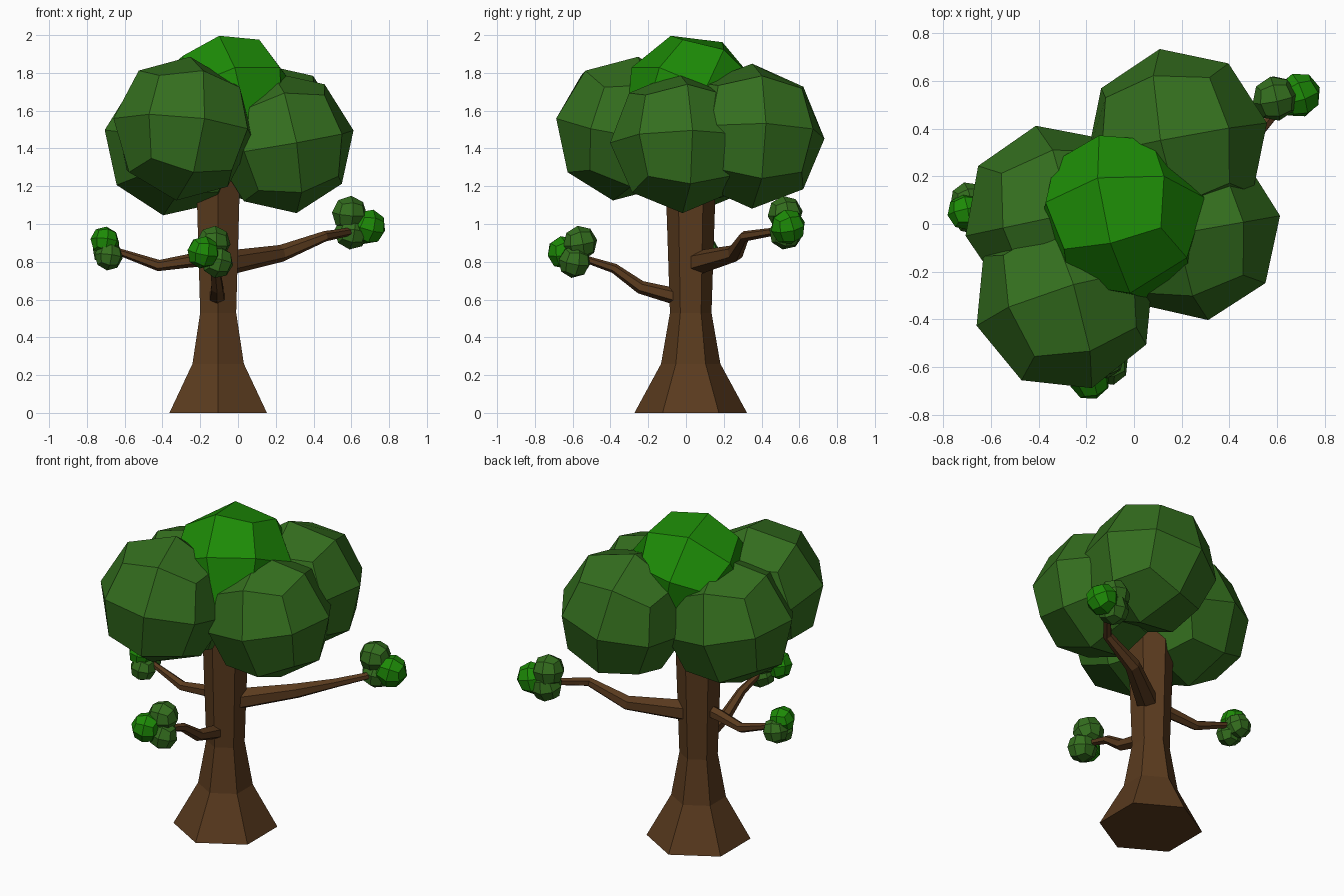
import bpy, bmesh, math
from mathutils import Vector, Euler

if "Cube" in bpy.data.objects:
    bpy.data.objects.remove(bpy.data.objects["Cube"])


def material(name, rgb):
    m = bpy.data.materials.new(name)
    m.diffuse_color = (*rgb, 1)
    m.use_nodes = True
    m.node_tree.nodes["Principled BSDF"].inputs["Base Color"].default_value = m.diffuse_color
    return m


BARK = material("brown_bark", (0.102, 0.043, 0.013))
DARK = material("dark_green_leaves", (0.034, 0.156, 0.013))
BRIGHT = material("bright_green_leaves", (0.012, 0.255, 0.002))


def finish(bm, name, mat):
    bmesh.ops.recalc_face_normals(bm, faces=bm.faces)
    me = bpy.data.meshes.new(name)
    bm.to_mesh(me)
    bm.free()
    me.materials.append(mat)
    ob = bpy.data.objects.new(name, me)
    bpy.context.collection.objects.link(ob)
    return ob


def leaf_ball(name, centre, radius, mat, tilt=(0, 0, 0)):
    """Faceted ball: a cube with each side cut in four, pushed out to a sphere."""
    bm = bmesh.new()
    bmesh.ops.create_cube(bm, size=2)
    bmesh.ops.subdivide_edges(bm, edges=bm.edges[:], cuts=1, use_grid_fill=True)
    rot = Euler([math.radians(a) for a in tilt]).to_matrix()
    for v in bm.verts:
        v.co = Vector(centre) + rot @ (v.co.normalized() * radius)
    return finish(bm, name, mat)


def tube(name, path, radii, mat, sides=6):
    """Six-sided tapering tube through the path points."""
    bm = bmesh.new()
    pts = [Vector(p) for p in path]
    rings = []
    for i, (p, r) in enumerate(zip(pts, radii)):
        d = (pts[min(i + 1, len(pts) - 1)] - pts[max(i - 1, 0)]).normalized()
        ref = Vector((0, 1, 0)) if abs(d.z) > 0.9 else Vector((0, 0, 1))
        u = (ref - d * ref.dot(d)).normalized()
        w = d.cross(u)
        angles = [2 * math.pi * k / sides for k in range(sides)]
        rings.append([bm.verts.new(p + r * (u * math.cos(a) + w * math.sin(a)))
                      for a in angles])
    for a, b in zip(rings, rings[1:]):
        for k in range(sides):
            n = (k + 1) % sides
            bm.faces.new((a[k], a[n], b[n], b[k]))
    bm.faces.new(rings[0][::-1])
    bm.faces.new(rings[-1])
    return finish(bm, name, mat)


# Trunk with flared foot
tube("trunk", [(-0.105, 0.025, z) for z in (0, 0.26, 0.53, 1.2, 1.45)],
     (0.298, 0.157, 0.11, 0.132, 0.14), BARK)

# Branches
tube("front_branch", [(-0.11, -0.03, 0.61), (-0.11, -0.24, 0.665),
                      (-0.12, -0.38, 0.765), (-0.13, -0.55, 0.82)],
     (0.045, 0.035, 0.026, 0.018), BARK)
tube("left_branch", [(-0.14, 0.02, 0.82), (-0.26, 0.03, 0.805),
                     (-0.42, 0.05, 0.78), (-0.68, 0.07, 0.87)],
     (0.04, 0.036, 0.03, 0.016), BARK)
tube("right_branch", [(-0.05, 0.06, 0.795), (0.23, 0.26, 0.845),
                      (0.46, 0.31, 0.935), (0.62, 0.50, 0.965)],
     (0.065, 0.045, 0.028, 0.02), BARK)

# Large crown balls
leaf_ball("front_crown", (-0.29, -0.32, 1.505), 0.388, DARK, (-8, 8, 16))
leaf_ball("left_crown", (-0.33, 0.03, 1.43), 0.39, DARK, (0, 10, 12))
leaf_ball("back_crown", (0.18, 0.35, 1.465), 0.39, DARK, (-2, -10, 11))
leaf_ball("right_crown", (0.245, -0.03, 1.43), 0.378, DARK, (0, -10, 10))
leaf_ball("top_crown", (-0.05, 0.03, 1.65), 0.367, BRIGHT, (-29.6, -11.7, 12.5))

# Small leaf clumps at the branch tips
leaf_ball("front_clump_upper", (-0.13, -0.56, 0.90), 0.092, DARK, (10, 5, 10))
leaf_ball("front_clump_lower", (-0.11, -0.59, 0.80), 0.088, DARK, (-8, 12, 15))
leaf_ball("front_clump_tip", (-0.185, -0.65, 0.85), 0.088, BRIGHT, (12, 8, 20))
leaf_ball("left_clump_back", (-0.695, 0.10, 0.855), 0.077, DARK, (10, 10, 15))
leaf_ball("left_clump_lower", (-0.685, 0.035, 0.83), 0.077, DARK, (-6, 8, 12))
leaf_ball("left_clump_tip", (-0.705, 0.05, 0.91), 0.078, BRIGHT, (-10, 8, 10))
leaf_ball("right_clump_upper", (0.59, 0.525, 1.055), 0.095, DARK, (8, 4, 12))
leaf_ball("right_clump_lower", (0.60, 0.53, 0.955), 0.092, DARK, (-10, 8, 10))
leaf_ball("right_clump_tip", (0.69, 0.54, 0.985), 0.096, BRIGHT, (15, 12, 20))
